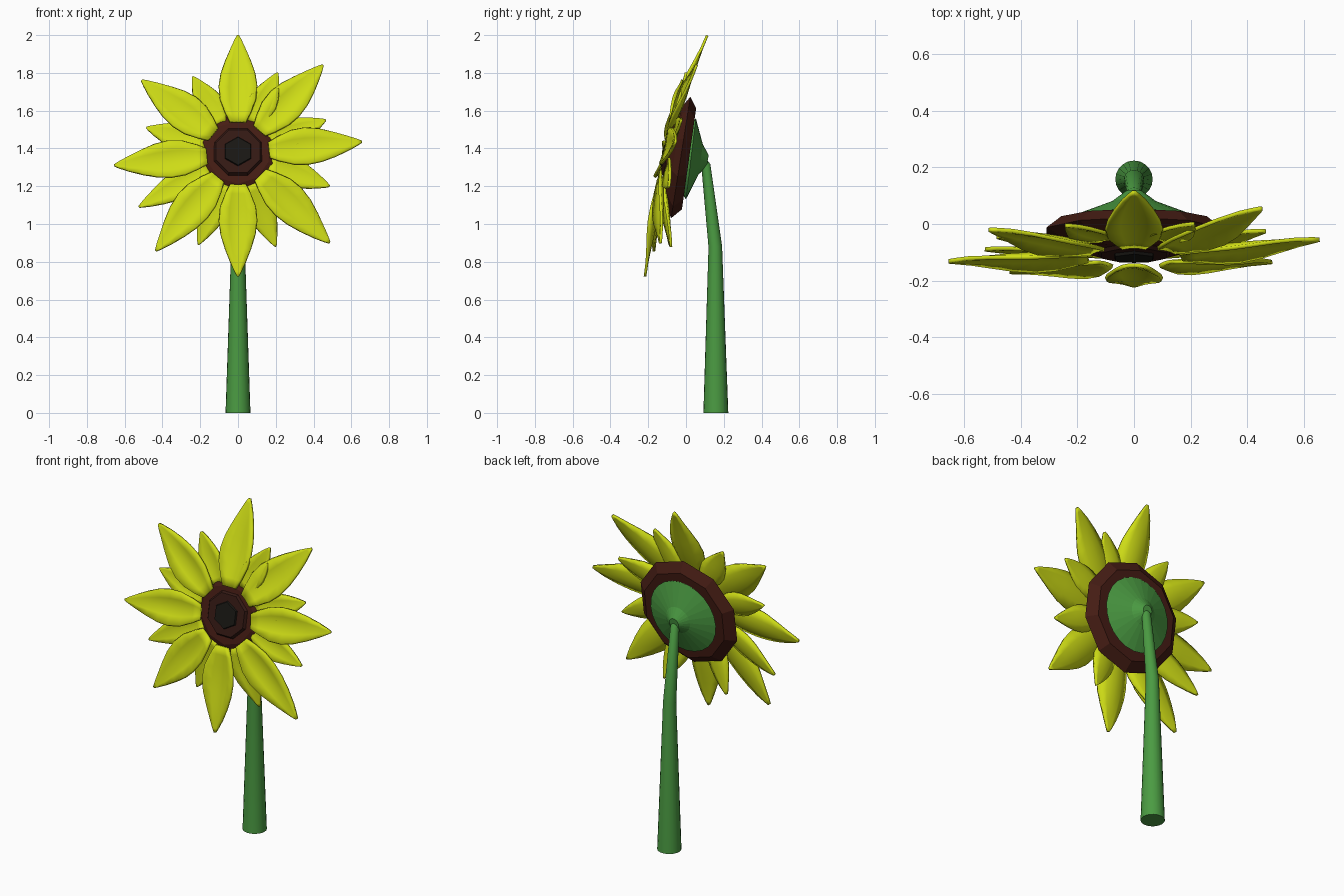
import bpy, bmesh
from math import sin, cos, pi, radians
from mathutils import Vector

if "Cube" in bpy.data.objects:
    bpy.data.objects.remove(bpy.data.objects["Cube"])


def material(name, rgb):
    m = bpy.data.materials.new(name)
    m.diffuse_color = (*rgb, 1)
    m.use_nodes = True
    m.node_tree.nodes["Principled BSDF"].inputs["Base Color"].default_value = m.diffuse_color
    return m


GREEN = material("stem_green", (0.07, 0.33, 0.055))
BROWN = material("seed_brown", (0.06, 0.012, 0.007))
DARK = material("inner_brown", (0.035, 0.010, 0.007))
BLACK = material("centre_black", (0.010, 0.009, 0.007))
YELLOW = material("petal_yellow", (0.62, 0.72, 0.008))


def finish(name, bm, mat, smooth=None):
    bmesh.ops.recalc_face_normals(bm, faces=bm.faces)
    me = bpy.data.meshes.new(name)
    bm.to_mesh(me)
    bm.free()
    ob = bpy.data.objects.new(name, me)
    bpy.context.collection.objects.link(ob)
    me.materials.append(mat)
    if smooth:
        bpy.ops.object.select_all(action='DESELECT')
        ob.select_set(True)
        bpy.context.view_layer.objects.active = ob
        bpy.ops.object.shade_smooth_by_angle(angle=radians(smooth))
    return ob


def loft(name, rings, sides, mat, smooth=None, turn=0.0):
    """Skin rings given as (y, z, radius, tilt in degrees), capped at both ends."""
    bm = bmesh.new()
    loops = []
    for y, z, r, tilt in rings:
        v = Vector((0, cos(radians(tilt)), sin(radians(tilt))))
        loops.append([bm.verts.new(Vector((r * cos(a), y, z)) + v * r * sin(a))
                      for a in (2 * pi * i / sides + turn for i in range(sides))])
    for a, b in zip(loops, loops[1:]):
        for i in range(sides):
            j = (i + 1) % sides
            bm.faces.new((a[i], a[j], b[j], b[i]))
    bm.faces.new(loops[0])
    bm.faces.new(loops[-1])
    return finish(name, bm, mat, smooth)


# Stem, bent forward at the top
loft("stem", [(0.158, 0, 0.066, 0), (0.155, 0.88, 0.036, 4),
              (0.105, 1.31, 0.025, 20), (0.06, 1.36, 0.028, 80)], 20, GREEN, 40)
# Flared green cup behind the head
loft("calyx", [(0.115, 1.335, 0.03, 80), (0.078, 1.342, 0.08, 82),
               (0.026, 1.345, 0.216, 83), (0.012, 1.347, 0.20, 83)], 24, GREEN)
# Seed head and its inset centre
loft("seed_head", [(0.016, 1.345, 0.27, 82), (-0.028, 1.352, 0.325, 81),
                   (-0.06, 1.365, 0.27, 80), (-0.098, 1.38, 0.17, 79)], 10, BROWN, turn=pi / 10)
loft("seed_ring", [(-0.08, 1.378, 0.15, 79), (-0.112, 1.385, 0.125, 78)], 8, DARK, turn=pi / 8)
loft("seed_centre", [(-0.09, 1.38, 0.09, 78), (-0.122, 1.386, 0.075, 78)], 6, BLACK, turn=pi / 6)

# Petal outline: (fraction of length, fraction of half width)
OUTLINE = [(0, 0.42), (0.1, 0.66), (0.25, 0.93), (0.4, 1.0), (0.55, 0.9),
           (0.7, 0.68), (0.85, 0.4), (0.95, 0.18), (1, 0.05)]
FACING = Vector((0, -0.97, 0.25))


def petal(name, tip, base_radius, base_y, half, cup):
    """Cupped leaf shape running from the seed head out to its tip."""
    tip = Vector(tip)
    out = Vector((tip.x, 0, tip.z - 1.37)).normalized() * base_radius
    base = Vector((out.x, base_y + 0.2 * out.z, 1.375 + out.z))
    along = tip - base
    side = FACING.cross(along).normalized()
    front = along.cross(side).normalized()
    bm = bmesh.new()
    rows = []
    for t, w in OUTLINE:
        row = []
        for s in (-1, -0.5, 0, 0.5, 1):
            lift = cup * w * (s * s - 0.4) * sin(pi * min(1, t + 0.12))
            row.append(bm.verts.new(base + along * t + side * s * w * half + front * lift))
        rows.append(row)
    for a, b in zip(rows, rows[1:]):
        for i in range(4):
            bm.faces.new((a[i], a[i + 1], b[i + 1], b[i]))
    ob = finish(name, bm, YELLOW, 40)
    mod = ob.modifiers.new("thickness", 'SOLIDIFY')
    mod.thickness = 0.014
    mod.offset = 0


# Tips of the eight large petals and the eight small ones behind them
LARGE = [(0, 0.112, 1.998), (0.45, 0.055, 1.84), (0.655, -0.055, 1.435), (0.485, -0.135, 0.90),
         (0, -0.217, 0.722), (-0.435, -0.17, 0.858), (-0.655, -0.132, 1.31), (-0.51, -0.02, 1.76)]
SMALL = [(0.21, 0.0, 1.80), (0.465, -0.025, 1.55), (0.485, -0.09, 1.20), (0.20, -0.08, 0.88),
         (-0.21, -0.085, 0.89), (-0.525, -0.09, 1.09), (-0.485, -0.045, 1.51), (-0.24, -0.005, 1.78)]
for i, tip in enumerate(LARGE):
    petal(f"large_petal_{i + 1}", tip, 0.165, -0.115, 0.1, 0.035)
for i, tip in enumerate(SMALL):
    petal(f"small_petal_{i + 1}", tip, 0.18, -0.085, 0.075, 0.02)
